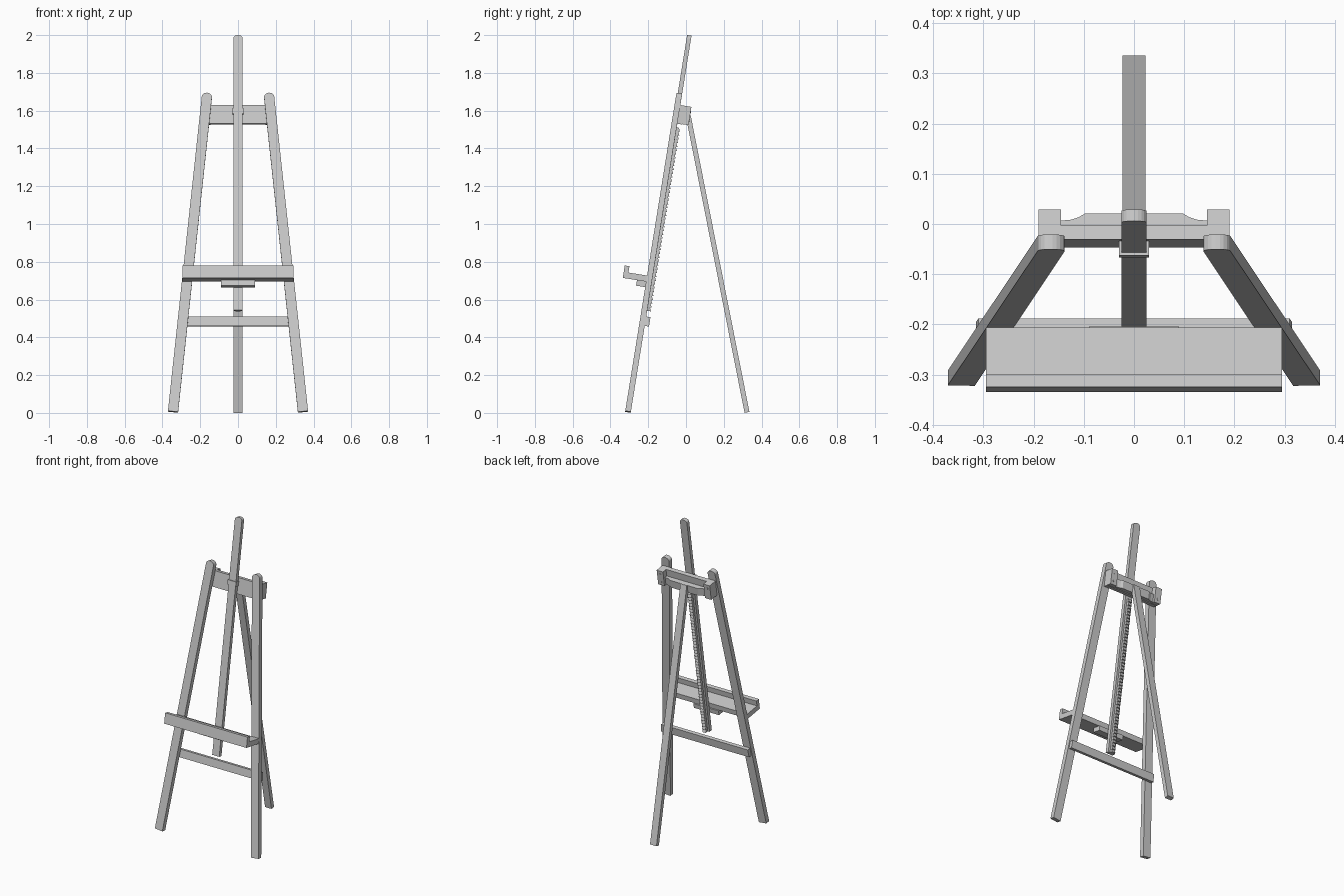
import bpy, bmesh, math
from mathutils import Matrix, Vector

if "Cube" in bpy.data.objects:
    bpy.data.objects.remove(bpy.data.objects["Cube"])

# Leaning frame: local x = side, y = depth (back positive), z = up along the slope
FRAME = Matrix.Translation((0, -0.308, 0)) @ Matrix.Rotation(-math.atan(0.161), 4, 'X')


def prism(name, pts, direction, matrix=FRAME):
    """Extrude a planar polygon of 3D points along a direction."""
    bm = bmesh.new()
    face = bm.faces.new([bm.verts.new(p) for p in pts])
    ext = bmesh.ops.extrude_face_region(bm, geom=[face])
    bmesh.ops.translate(bm, vec=Vector(direction),
                        verts=[g for g in ext['geom'] if isinstance(g, bmesh.types.BMVert)])
    bmesh.ops.recalc_face_normals(bm, faces=bm.faces)
    mesh = bpy.data.meshes.new(name)
    bm.to_mesh(mesh)
    bm.free()
    ob = bpy.data.objects.new(name, mesh)
    ob.matrix_world = matrix
    bpy.context.collection.objects.link(ob)
    return ob


def box(name, x0, x1, y0, y1, z0, z1, matrix=FRAME):
    return prism(name, [(x0, y0, z0), (x1, y0, z0), (x1, y1, z0), (x0, y1, z0)],
                 (0, 0, z1 - z0), matrix)


def round_bar(name, half, y0, y1, z0, z1, rise, matrix=FRAME):
    """Flat bar with an arched top end."""
    pts = [(-half, y0, z0), (half, y0, z0)]
    for i in range(11):
        t = math.pi * i / 10
        pts.append((half * math.cos(t), y0, z1 - rise + rise * math.sin(t)))
    return prism(name, pts, (0, y1 - y0, 0), matrix)


# Splayed front legs, end blocks and bolts on each side
for side, label in ((-1, 'left'), (1, 'right')):
    splay = (FRAME @ Matrix.Translation((side * 0.344, 0, 0.006))
             @ Matrix.Rotation(-side * math.atan(0.182 / 1.713), 4, 'Y'))
    round_bar('front_leg_' + label, 0.027, -0.015, 0.015, 0, 1.718, 0.022, splay)
    a, b = sorted((side * 0.145, side * 0.19))
    box('end_block_' + label, a, b, 0.043, 0.075, 1.555, 1.653)
    for j, z in enumerate((1.58, 1.628)):
        pts = [(side * 0.168 + 0.007 * math.cos(t), 0.074, z + 0.007 * math.sin(t))
               for t in (math.tau * k / 12 for k in range(12))]
        prism(f'bolt_{label}_{j}', pts, (0, 0.003, 0))

# Cross bars behind the legs
box('upper_cross_bar', -0.19, 0.19, 0.015, 0.043, 1.553, 1.653)
pts = [(-0.315, 0.015, 0.469), (0.315, 0.015, 0.469), (0.31, 0.015, 0.519), (-0.31, 0.015, 0.519)]
prism('lower_cross_bar', pts, (0, 0.023, 0))

# Hinge rail with eased ends, holding the rear leg
half = [(0.145, 0.043), (0.145, 0.06), (0.125, 0.062), (0.11, 0.067), (0.098, 0.074)]
pts = half + [(-x, y) for x, y in reversed(half)]
prism('hinge_rail', [(x, y, 1.557) for x, y in pts], (0, 0, 0.05))

# Sliding mast, its toothed strip and the clip at the upper bar
round_bar('mast', 0.025, -0.008, 0.0155, 0.55, 2.025, 0.018)
teeth, z0, step = 48, 0.55, 0.0205
pts = [(-0.012, 0.0155, z0)]
for i in range(teeth):
    z = z0 + i * step
    pts += [(-0.012, 0.036, z), (-0.012, 0.027, z + step * 0.95)]
pts.append((-0.012, 0.0155, z0 + teeth * step))
prism('ratchet_strip', pts, (0.024, 0, 0))
box('mast_clip', -0.03, 0.03, -0.014, 0.015, 1.603, 1.633)

# Canvas tray with front lip, and the clamp block below it
tray = [(-0.14, 0.7015), (-0.015, 0.7015), (-0.015, 0.734), (-0.115, 0.734),
        (-0.115, 0.768), (-0.14, 0.768)]
prism('canvas_tray', [(-0.295, y, z) for y, z in tray], (0.59, 0, 0))
box('tray_clamp', -0.09, 0.09, -0.064, -0.008, 0.672, 0.7015)

# Rear support leg
lean = math.atan(0.311 / 1.57)
rear = Matrix.Translation((0, 0.323, 0.003)) @ Matrix.Rotation(lean, 4, 'X')
box('rear_leg', -0.023, 0.023, -0.013, 0.013, 0, 1.6, rear)
